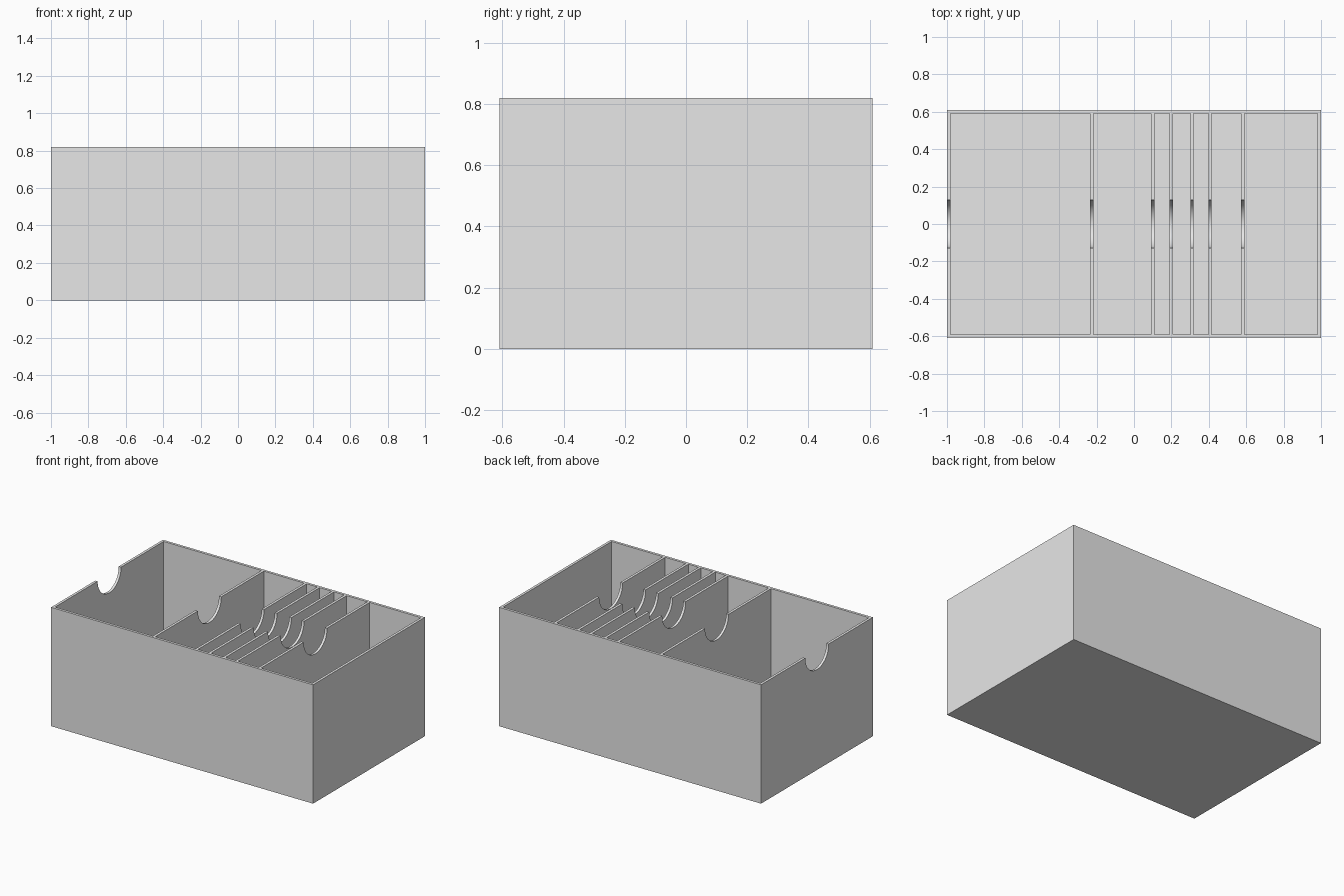
import bpy
import bmesh
from math import radians
from mathutils import Matrix, Vector

cube = bpy.data.objects.get("Cube")
if cube:
    bpy.data.objects.remove(cube, do_unlink=True)

LENGTH, WIDTH, HEIGHT = 2.0, 1.22, 0.82
WALL = 0.018
NOTCH_RADIUS = 0.128
DIVIDERS = [-0.226, 0.101, 0.2, 0.31, 0.406, 0.582]

grey = bpy.data.materials.new("plain grey")
grey.use_nodes = True
grey.diffuse_color = (0.8, 0.8, 0.8, 1)
grey.node_tree.nodes["Principled BSDF"].inputs["Base Color"].default_value = (0.8, 0.8, 0.8, 1)


def add_box(bm, low, high):
    low, high = Vector(low), Vector(high)
    place = Matrix.Translation((low + high) / 2) @ Matrix.Diagonal((*(high - low), 1))
    bmesh.ops.create_cube(bm, size=1, matrix=place)


def make_object(name, bm):
    mesh = bpy.data.meshes.new(name)
    bm.to_mesh(mesh)
    bm.free()
    mesh.materials.append(grey)
    obj = bpy.data.objects.new(name, mesh)
    bpy.context.collection.objects.link(obj)
    return obj


# Solid block that becomes the tray
bm = bmesh.new()
add_box(bm, (-LENGTH / 2, -WIDTH / 2, 0), (LENGTH / 2, WIDTH / 2, HEIGHT))
tray = make_object("divided_tray", bm)

# Compartments: the gaps between neighbouring wall centres
bm = bmesh.new()
end = (LENGTH - WALL) / 2
centres = [-end, *DIVIDERS, end]
inner_y = WIDTH / 2 - WALL
for left, right in zip(centres, centres[1:]):
    add_box(bm, (left + WALL / 2, -inner_y, WALL), (right - WALL / 2, inner_y, HEIGHT + 0.1))
compartments = make_object("compartment_cutter", bm)

# Finger notches through the left-hand end wall and all dividers
bm = bmesh.new()
start, stop = -LENGTH / 2 - 0.1, DIVIDERS[-1] + 0.1
place = Matrix.Translation(((start + stop) / 2, 0, HEIGHT)) @ Matrix.Rotation(radians(90), 4, "Y")
bmesh.ops.create_cone(bm, cap_ends=True, segments=64, radius1=NOTCH_RADIUS,
                      radius2=NOTCH_RADIUS, depth=stop - start, matrix=place)
notches = make_object("finger_notch_cutter", bm)

# Carve the block and discard the cutters
bpy.ops.object.select_all(action="DESELECT")
bpy.context.view_layer.objects.active = tray
tray.select_set(True)
for cutter in (compartments, notches):
    cutter.hide_render = True
    cut = tray.modifiers.new("carve", "BOOLEAN")
    cut.operation = "DIFFERENCE"
    cut.solver = "EXACT"
    cut.object = cutter
    bpy.ops.object.modifier_apply(modifier=cut.name)
    bpy.data.objects.remove(cutter, do_unlink=True)

bpy.ops.object.shade_smooth_by_angle(angle=radians(30))
